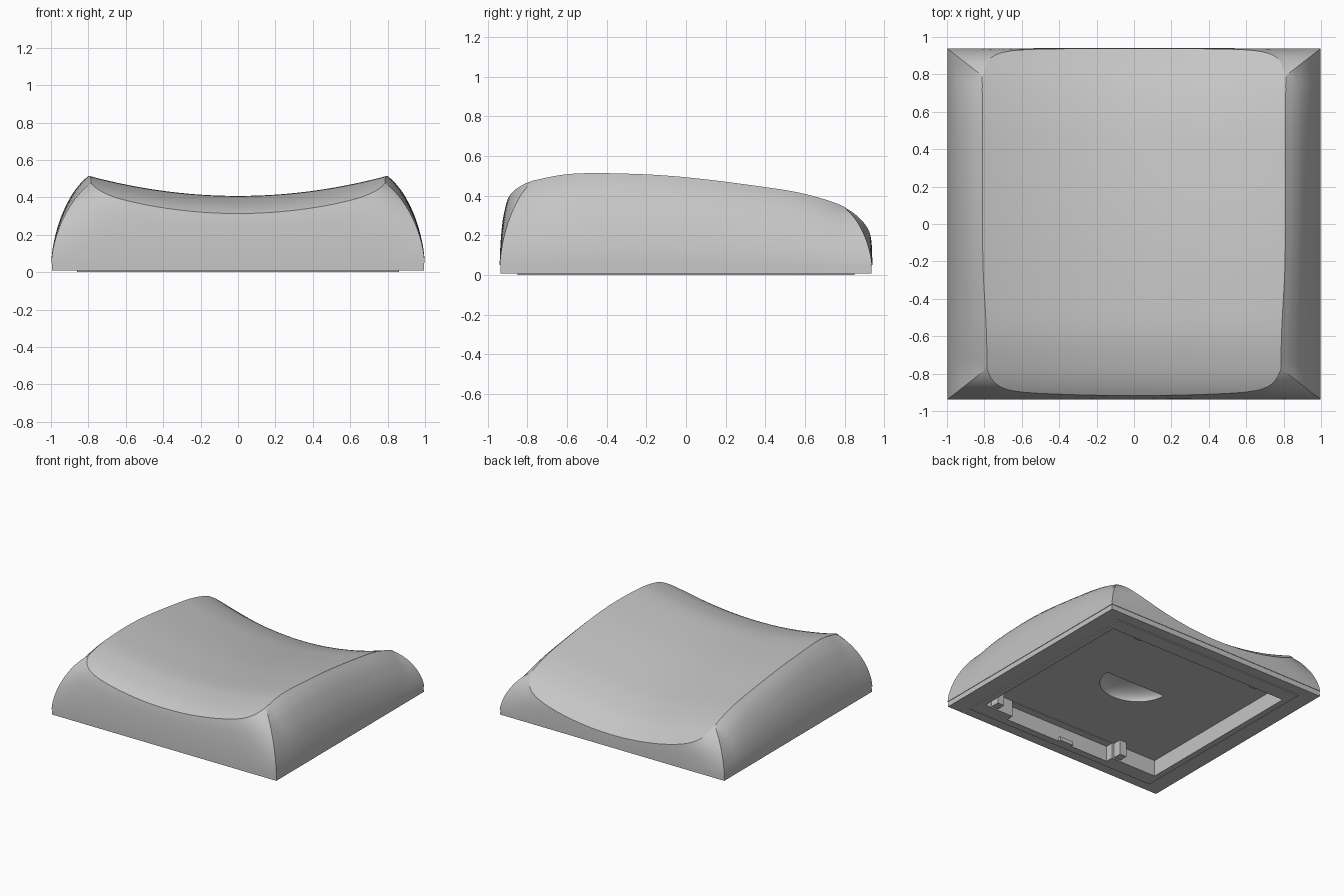
import bpy, bmesh, math
from mathutils import Matrix

old = bpy.data.objects.get("Cube")
if old:
    bpy.data.objects.remove(old, do_unlink=True)

grey = bpy.data.materials.new("light grey plastic")
grey.use_nodes = True
COLOUR = (0.56, 0.56, 0.56, 1)
grey.diffuse_color = COLOUR
grey.node_tree.nodes["Principled BSDF"].inputs["Base Color"].default_value = COLOUR


def curve(points):
    """Smooth function through (input, output) points, straight past the ends."""
    n = len(points)

    def slope(i):
        a, b = points[max(i - 1, 0)], points[min(i + 1, n - 1)]
        return (b[1] - a[1]) / (b[0] - a[0])

    def f(t):
        if t <= points[0][0]:
            return points[0][1] + slope(0) * (t - points[0][0])
        if t >= points[-1][0]:
            return points[-1][1] + slope(n - 1) * (t - points[-1][0])
        i = next(k for k in range(n - 1) if t <= points[k + 1][0])
        (a, p), (b, q) = points[i], points[i + 1]
        w, s = b - a, (t - a) / (b - a)
        m0, m1 = slope(i) * w, slope(i + 1) * w
        return p + s * (m0 + s * (3 * (q - p) - 2 * m0 - m1 + s * (2 * (p - q) + m0 + m1)))
    return f


def finish(name, bm):
    bmesh.ops.recalc_face_normals(bm, faces=bm.faces)
    mesh = bpy.data.meshes.new(name)
    bm.to_mesh(mesh)
    bm.free()
    ob = bpy.data.objects.new(name, mesh)
    bpy.context.collection.objects.link(ob)
    mesh.materials.append(grey)
    return ob


def loft(name, rings):
    """Closed solid through rings with equal point counts."""
    bm = bmesh.new()
    loops = [[bm.verts.new(p) for p in ring] for ring in rings]
    n = len(loops[0])
    for a, b in zip(loops, loops[1:]):
        for i in range(n):
            bm.faces.new((a[i], a[(i + 1) % n], b[(i + 1) % n], b[i]))
    bm.faces.new(loops[0])
    bm.faces.new(loops[-1])
    return finish(name, bm)


def box(name, x, y, z):
    """Box from three (low, high) ranges."""
    bm = bmesh.new()
    bmesh.ops.create_cube(bm, size=1)
    for v in bm.verts:
        v.co = [r[0] if c < 0 else r[1] for c, r in zip(v.co, (x, y, z))]
    return finish(name, bm)


def boolean(ob, other, operation):
    mod = ob.modifiers.new(operation, "BOOLEAN")
    mod.operation, mod.object, mod.solver = operation, other, "EXACT"
    bpy.context.view_layer.objects.active = ob
    bpy.ops.object.modifier_apply(modifier=mod.name)


# Outline curves: ridge height and dish depth along y, wall bulge, side inset along y
ridge = curve([(-.94, .405), (-.87, .445), (-.77, .48), (-.58, .513), (-.3, .51), (0, .49),
               (.4, .44), (.6, .405), (.8, .34), (.94, .25)])
dish = curve([(-.94, .105), (-.5, .108), (.2, .118), (.94, .14)])
bulge = curve([(0, 0), (.2, .03), (.4, .13), (.6, .3), (.8, .56), (.92, .79), (1, 1)])
side_inset = curve([(-.94, .22), (-.6, .215), (-.2, .19), (.6, .185), (.94, .18)])


def side_x(y, z):
    return 1 - side_inset(y) * bulge(z / ridge(min(max(y, -.77), .8)))


def front_y(u, z):
    """Front wall, u runs from -1 to 1 between the corners."""
    return -.94 + (.022 + .03 * u ** 2 + .12 * u ** 10) * bulge(z / (.31 + .13 * u ** 2 + .04 * u ** 8))


def back_y(u, z):
    return .94 - (.002 + .02 * u ** 4 + .12 * u ** 10) * bulge(z / (.11 + .14 * u ** 2 + .09 * u ** 8))


def wall_ring(z, inset=0):
    k = 1 - inset
    y0, y1 = front_y(1, z), back_y(1, z)
    ys = [y0 + (y1 - y0) * i / 40 for i in range(41)]
    right = [(k * side_x(y, z), k * y, z) for y in ys]
    left = [(-x, y, z) for x, y, z in reversed(right)]
    us = [math.sin(math.pi / 2 * i / 20) for i in range(-19, 20)]
    back = [(-u * right[-1][0], k * back_y(u, z), z) for u in us]
    front = [(u * right[0][0], k * front_y(u, z), z) for u in us]
    return right + back + left + front


# Body: slightly inset skirt, then curved walls trimmed by the saddle-shaped top
body = loft("body", [wall_ring(.008, .004), wall_ring(.05, .004)]
            + [wall_ring(.05 + .5 * i / 50) for i in range(51)])


def saddle_ring(y):
    xs = [1.1 * i / 24 for i in range(-24, 25)]
    arc = [(x, y, ridge(y) - dish(y) * (1 - (x / .8) ** 2)) for x in xs]
    return arc + [(1.1, y, -.3), (-1.1, y, -.3)]


saddle = loft("saddle_cutter", [saddle_ring(-1 + i / 30) for i in range(61)])
boolean(body, saddle, "INTERSECT")

# Underside: raised base frame around a recess with a wider front bay
base_frame = box("base_frame", (-.86, .86), (-.85, .85), (0, .012))
opening = box("opening_cutter", (-.81, .81), (-.73, .73), (-.1, .13))
front_bay = box("front_bay_cutter", (-.4, .55), (-.79, -.6), (-.1, .125))
for cutter in (opening, front_bay):
    boolean(body, cutter, "DIFFERENCE")
    boolean(base_frame, cutter, "DIFFERENCE")

# Half-round finger scoop in the recessed face
bm = bmesh.new()
bmesh.ops.create_uvsphere(bm, u_segments=40, v_segments=20, radius=1)
bmesh.ops.bisect_plane(bm, geom=bm.verts[:] + bm.edges[:] + bm.faces[:],
                       plane_co=(0, 0, 0), plane_no=(0, 1, 0), clear_outer=True)
bmesh.ops.holes_fill(bm, edges=[e for e in bm.edges if e.is_boundary])
bmesh.ops.transform(bm, matrix=Matrix.Translation((.02, .04, .13)) @ Matrix.Diagonal((.27, .25, .1, 1)),
                    verts=bm.verts)
scoop = finish("scoop_cutter", bm)
boolean(body, scoop, "DIFFERENCE")

for cutter in (saddle, opening, front_bay, scoop):
    bpy.data.objects.remove(cutter, do_unlink=True)

# Small clips and latches around the opening
for x in (-.45, .72):
    box("front_clip", (x - .03, x + .03), (-.74, -.66), (.01, .135))
box("front_latch", (-.06, .06), (-.83, -.77), (0, .03))
for x in (-.55, .55):
    box("back_clip", (x - .03, x + .03), (.69, .74), (.02, .1))

# Smooth curved surfaces, keep creases sharp
bpy.ops.object.select_all(action="DESELECT")
body.select_set(True)
bpy.context.view_layer.objects.active = body
bpy.ops.object.shade_smooth_by_angle(angle=math.radians(22))
